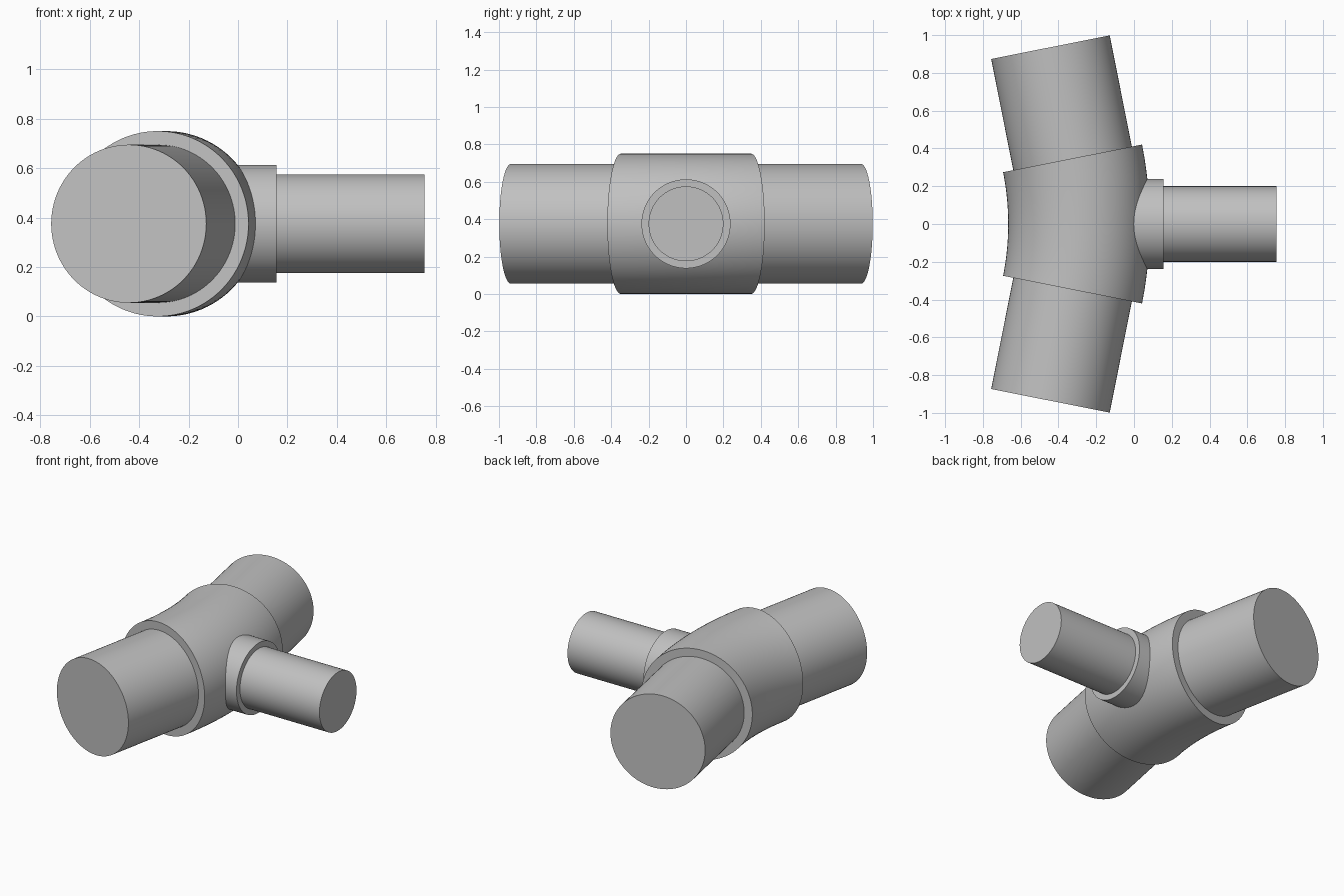
import bpy, bmesh, math
from mathutils import Vector

cube = bpy.data.objects.get("Cube")
if cube:
    bpy.data.objects.remove(cube, do_unlink=True)

SIDES = 96
AXIS_Z = 0.375
HALF_BEND = math.radians(11.25)
BEND_R = 1.781
BEND_X = -0.291 - BEND_R      # centre of the bend

grey = bpy.data.materials.new("plain grey")
grey.use_nodes = True
colour = (0.53, 0.53, 0.53, 1)
grey.diffuse_color = colour
grey.node_tree.nodes["Principled BSDF"].inputs["Base Color"].default_value = colour


def sweep(name, stations, radius):
    """Capped round tube through (x, y, yaw) stations at axis height."""
    bm = bmesh.new()
    rings = []
    for x, y, yaw in stations:
        centre = Vector((x, y, AXIS_Z))
        side = Vector((math.cos(yaw), math.sin(yaw), 0))
        ring = []
        for i in range(SIDES):
            a = math.tau * i / SIDES
            offset = side * math.cos(a) + Vector((0, 0, math.sin(a)))
            ring.append(bm.verts.new(centre + offset * radius))
        rings.append(ring)
    for lower, upper in zip(rings, rings[1:]):
        for i in range(SIDES):
            j = (i + 1) % SIDES
            bm.faces.new((lower[i], lower[j], upper[j], upper[i]))
    bm.faces.new(rings[0])
    bm.faces.new(rings[-1])
    bmesh.ops.recalc_face_normals(bm, faces=bm.faces)
    mesh = bpy.data.meshes.new(name)
    bm.to_mesh(mesh)
    bm.free()
    mesh.materials.append(grey)
    obj = bpy.data.objects.new(name, mesh)
    bpy.context.collection.objects.link(obj)
    bpy.ops.object.select_all(action='DESELECT')
    obj.select_set(True)
    bpy.context.view_layer.objects.active = obj
    bpy.ops.object.shade_smooth_by_angle(angle=math.radians(30))
    return obj


def on_bend(t, along=0.0):
    """Station on the bend at angle t, moved along its tangent."""
    return (BEND_X + BEND_R * math.cos(t) - along * math.sin(t),
            BEND_R * math.sin(t) + along * math.cos(t), t)


# Curved sleeve in the middle
STEPS = 24
sweep("bent_sleeve",
      [on_bend(HALF_BEND * (2 * i / STEPS - 1)) for i in range(STEPS + 1)], 0.375)

# Straight main pipes leaving both sleeve ends
for name, s in (("front_pipe", -1), ("back_pipe", 1)):
    sweep(name, [on_bend(s * HALF_BEND, s * d) for d in (-0.02, 0.6)], 0.32)

# Side branch: collar and thinner pipe
ACROSS = -math.pi / 2
sweep("branch_collar", [(x, 0, ACROSS) for x in (-0.1, 0.155)], 0.238)
sweep("branch_pipe", [(x, 0, ACROSS) for x in (0.1, 0.755)], 0.2)
